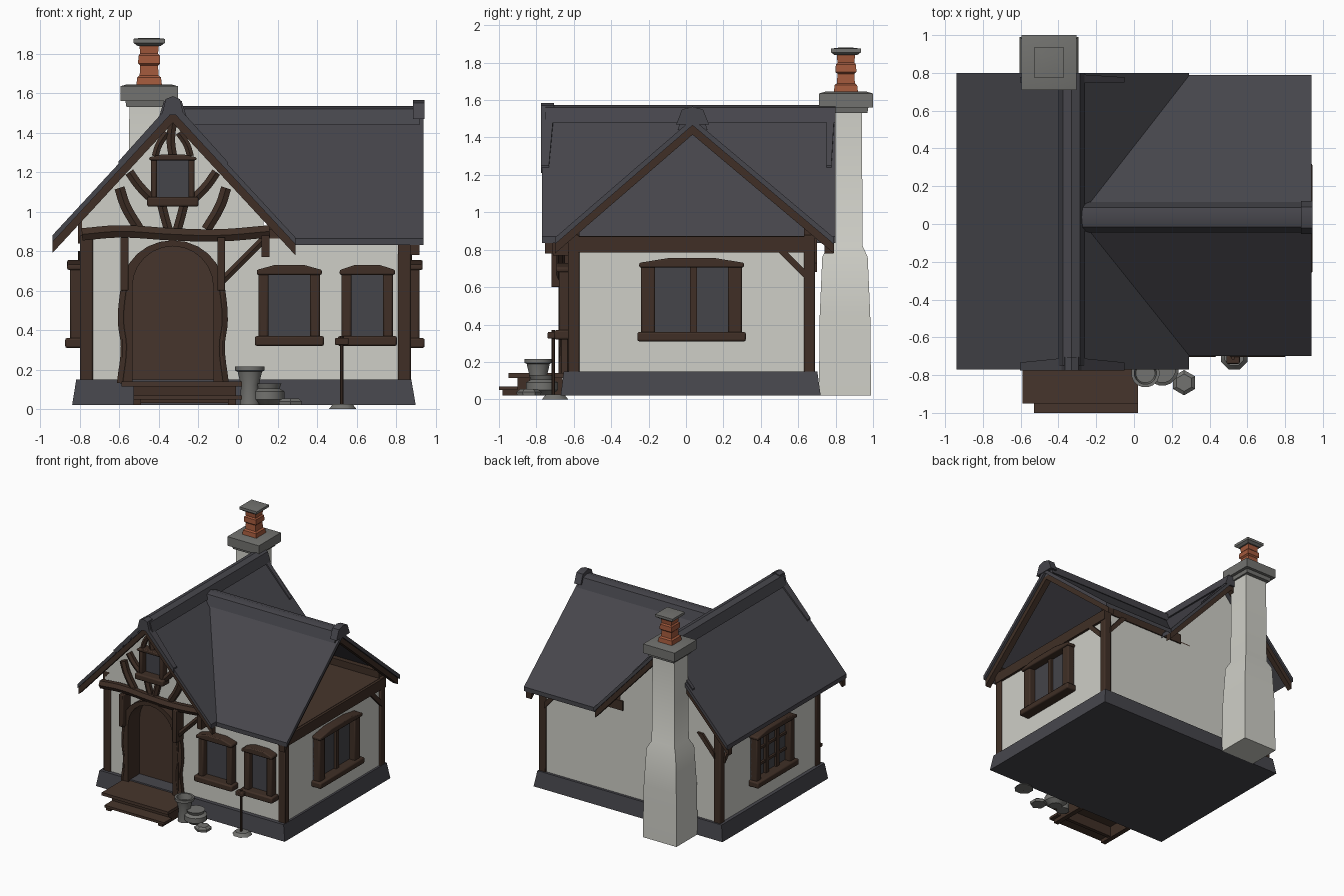
import bpy, bmesh, math
from mathutils import Matrix, Vector

if "Cube" in bpy.data.objects:
    bpy.data.objects.remove(bpy.data.objects["Cube"])


def material(name, r, g, b):
    m = bpy.data.materials.new(name)
    m.use_nodes = True
    m.diffuse_color = (r, g, b, 1)
    bsdf = m.node_tree.nodes["Principled BSDF"]
    bsdf.inputs["Base Color"].default_value = (r, g, b, 1)
    bsdf.inputs["Roughness"].default_value = 0.9
    return m


plaster = material("plaster", 0.62, 0.62, 0.57)
slate = material("slate", 0.062, 0.061, 0.072)
timber = material("timber", 0.05, 0.028, 0.019)
door_wood = material("door wood", 0.062, 0.036, 0.025)
stone = material("grey stone", 0.17, 0.17, 0.16)
clay = material("terracotta", 0.36, 0.1, 0.045)
glass = material("dark glass", 0.058, 0.058, 0.068)


def finish(name, bm, mat, M=None, bevel=0):
    bmesh.ops.recalc_face_normals(bm, faces=bm.faces)
    me = bpy.data.meshes.new(name)
    bm.to_mesh(me)
    bm.free()
    me.materials.append(mat)
    ob = bpy.data.objects.new(name, me)
    bpy.context.collection.objects.link(ob)
    if M:
        ob.matrix_world = M
    if bevel:
        mod = ob.modifiers.new("worn edges", "BEVEL")
        mod.width, mod.segments = bevel, 2
    return ob


def extrude(name, pts, vec, mat, M=None, bevel=0):
    """Solid made by pushing a flat polygon along a vector."""
    bm = bmesh.new()
    a = [bm.verts.new(p) for p in pts]
    b = [bm.verts.new(Vector(p) + Vector(vec)) for p in pts]
    bm.faces.new(a)
    bm.faces.new(b[::-1])
    for i in range(len(a)):
        j = (i + 1) % len(a)
        bm.faces.new((a[i], a[j], b[j], b[i]))
    return finish(name, bm, mat, M, bevel)


def box(name, x, y, z, mat, M=None, bevel=0):
    pts = [(x[0], y[0], z[0]), (x[1], y[0], z[0]), (x[1], y[1], z[0]), (x[0], y[1], z[0])]
    return extrude(name, pts, (0, 0, z[1] - z[0]), mat, M, bevel)


def lathe(name, prof, loc, mat, n=16, sy=1):
    """Stacked rings; four sides give square shapes with r as half width."""
    bm = bmesh.new()
    k = 1 / math.cos(math.pi / n)
    rings = []
    for r, z in prof:
        ang = [(i + 0.5) * math.tau / n for i in range(n)]
        rings.append([bm.verts.new((r * k * math.cos(t), r * k * sy * math.sin(t), z)) for t in ang])
    for p, q in zip(rings, rings[1:]):
        for i in range(n):
            j = (i + 1) % n
            bm.faces.new((p[i], p[j], q[j], q[i]))
    bm.faces.new(rings[0][::-1])
    bm.faces.new(rings[-1])
    return finish(name, bm, mat, Matrix.Translation(loc))


def beam(name, pts, r, mat=timber, y=-0.65):
    """Round bent timber through points (x, z) on the front."""
    cu = bpy.data.curves.new(name, "CURVE")
    cu.dimensions = "3D"
    cu.bevel_depth, cu.bevel_resolution, cu.use_fill_caps = r, 1, True
    cu.resolution_u = 4
    sp = cu.splines.new("BEZIER")
    sp.bezier_points.add(len(pts) - 1)
    for bp, (x, z) in zip(sp.bezier_points, pts):
        bp.co = (x, y, z)
        bp.handle_left_type = bp.handle_right_type = "AUTO"
    ob = bpy.data.objects.new(name, cu)
    bpy.context.collection.objects.link(ob)
    bpy.ops.object.select_all(action="DESELECT")
    ob.select_set(True)
    bpy.context.view_layer.objects.active = ob
    bpy.ops.object.convert(target="MESH")
    ob.data.materials.clear()
    ob.data.materials.append(mat)


def arch(cx, half, bottom, spring, rise, y):
    arc = [(cx + half * math.cos(t), y, spring + rise * math.sin(t))
           for t in (i * math.pi / 12 for i in range(13))]
    return [(cx + half, y, bottom)] + arc + [(cx - half, y, bottom)]


# Walls, stone plinth and attic floor
F, B, L, R = -0.62, 0.68, -0.79, 0.86
CX = -0.33
plinth = box("plinth", (-0.84, 0.9), (-0.67, 0.72), (0.02, 0.15), slate)
for v in plinth.data.vertices:
    if v.co.z > 0.1:
        v.co.x *= 0.975
        v.co.y *= 0.975
walls = box("walls", (L, R), (F, B), (0.12, 0.865), plaster)
cutter = extrude("door_cutter", arch(CX, 0.22, 0.14, 0.62, 0.22, F - 0.1), (0, 0.2, 0), plaster)
cutter.hide_render = True
mod = walls.modifiers.new("doorway", "BOOLEAN")
mod.operation, mod.object, mod.solver = "DIFFERENCE", cutter, "EXACT"
bpy.context.view_layer.objects.active = walls
bpy.ops.object.modifier_apply(modifier="doorway")
bpy.data.objects.remove(cutter)
box("attic_floor", (0.0, R), (F, B), (0.865, 0.873), door_wood)
for name, y in (("front_gable_wall", F), ("back_gable_wall", B - 0.06)):
    pts = [(L, y, 0.86), (0.13, y, 0.86), (0.13, y, 0.97), (CX, y, 1.49), (L, y, 0.97)]
    extrude(name, pts, (0, 0.06, 0), plaster)

# Door, its arched frame and the steps
extrude("door", arch(CX, 0.215, 0.14, 0.62, 0.215, F + 0.09), (0, 0.02, 0), door_wood)
ring = arch(CX, 0.255, 0.13, 0.62, 0.235, F - 0.06) + arch(CX, 0.205, 0.13, 0.62, 0.205, F - 0.06)[::-1]
extrude("door_frame", ring, (0, 0.16, 0), timber)
for s in (-1, 1):
    x = CX + s * 0.235
    beam("door_jamb", [(x + s * 0.02, 0.13), (x, 0.32), (x + s * 0.015, 0.45), (x - s * 0.005, 0.66)], 0.033)
box("upper_step", (-0.59, 0.02), (-0.95, -0.65), (0.115, 0.14), door_wood)
box("lower_step", (-0.53, 0.02), (-1.0, -0.9), (0.05, 0.07), door_wood)
box("step_riser", (-0.5, -0.01), (-0.9, -0.87), (0.03, 0.115), timber)
for x in (-0.53, -0.05):
    box("step_support", (x, x + 0.04), (-0.98, -0.66), (0.02, 0.055), timber)
    box("step_leg", (x, x + 0.04), (-0.9, -0.66), (0.05, 0.115), timber)

# Corner posts and wall plates
for x in (L - 0.01, R - 0.05):
    for y in (F - 0.01, B - 0.05):
        box("corner_post", (x, x + 0.065), (y, y + 0.06), (0.14, 0.88), timber, None, 0.008)
box("right_plate", (R - 0.05, R + 0.02), (F - 0.01, B + 0.01), (0.785, 0.87), timber)
box("left_plate", (L - 0.02, L + 0.04), (F, B), (0.84, 0.97), timber)
box("front_plate", (0.1, R), (F, F + 0.05), (0.85, 0.91), timber)
box("back_plate", (0.1, R), (B - 0.05, B + 0.01), (0.85, 0.93), timber)

# Corner braces near the eaves, on the side and back walls
for x0, s in ((L, 1), (R, -1)):
    pts = [(x0 + s * 0.04, 0, 0.68), (x0 + s * 0.04, 0, 0.73), (x0 + s * 0.15, 0, 0.86), (x0 + s * 0.2, 0, 0.86)]
    extrude("back_brace", pts, (0, 0.03, 0), timber, Matrix.Translation((0, B - 0.01, 0)))
for x0 in (L - 0.02, R - 0.01):
    extrude("side_brace", [(x0, B - 0.04, 0.64), (x0, B - 0.04, 0.69), (x0, B - 0.15, 0.8), (x0, B - 0.2, 0.8)],
            (0.03, 0, 0), timber)

# Roof slopes, with the wing cut along its valleys
T = (0, 0, -0.035)
Y0, Y1, RZ = -0.77, 0.8, 1.54
for x, z in ((-0.94, 0.88), (0.29, 0.87)):
    extrude("main_roof_slope", [(CX, Y0, RZ), (CX, Y1, RZ), (x, Y1, z), (x, Y0, z)], T, slate)
    for y in (Y0 + 0.015, Y1 - 0.06):
        edge = [(CX, y, RZ - 0.035), (CX, y + 0.045, RZ - 0.035), (x, y + 0.045, z - 0.035), (x, y, z - 0.035)]
        extrude("main_bargeboard", edge, (0, 0, -0.055), timber)
    # Verge saddle lying over each ridge end
    sx = CX + (x - CX) * 0.45
    sz = RZ + (z - RZ) * 0.45
    for y, w in ((Y0 - 0.005, 0.07), (Y1 - 0.05, 0.045)):
        extrude("verge_saddle", [(CX, y, RZ + 0.02), (CX, y + w, RZ + 0.02), (sx, y + w * 0.6, sz + 0.012), (sx, y, sz + 0.012)],
                (0, 0, -0.04), slate)
WY, WZ = 0.035, 1.5
for y, z, vx in ((-0.7, 0.865, 0.285), (0.79, 0.865, 0.285)):
    extrude("wing_roof_slope", [(-0.3, WY, WZ), (0.94, WY, WZ), (0.94, y, z), (vx, y, z)], T, slate)
    edge = [(0.87, WY, WZ - 0.035), (0.92, WY, WZ - 0.035), (0.92, y, z - 0.035), (0.87, y, z - 0.035)]
    extrude("wing_bargeboard", edge, (0, 0, -0.05), timber)

# Ridge caps with thicker end tiles
cap = [(-0.07, -0.06), (-0.045, 0.02), (0, 0.035), (0.045, 0.02), (0.07, -0.06)]
extrude("main_ridge_cap", [(CX + u, Y0 + 0.02, RZ + v) for u, v in cap], (0, 1.55, 0), slate)
extrude("main_ridge_end", [(CX + u * 0.8, Y0 - 0.005, RZ + 0.01 + v) for u, v in cap], (0, 0.07, 0), slate)
extrude("wing_ridge_cap", [(-0.3, WY + u * 1.15, WZ + v) for u, v in cap], (1.22, 0, 0), slate)
extrude("wing_ridge_end", [(0.885, WY + u * 1.25, WZ + 0.03 + v) for u, v in cap], (0.06, 0, 0), slate)

# Front gable timbers
beam("gable_tie_beam", [(-0.79, 0.885), (-0.6, 0.9), (CX, 0.885), (-0.1, 0.88), (0.16, 0.9)], 0.036, y=-0.67)
beam("king_post_top", [(CX, 1.28), (CX - 0.01, 1.36), (CX, 1.46)], 0.025)
for s in (-1, 1):
    def side(*p):
        return [(CX + s * u, z) for u, z in p]
    beam("lower_strut", side((0.27, 1.12), (0.24, 1.03), (0.17, 0.91)), 0.03)
    beam("upper_strut", side((0.22, 1.2), (0.17, 1.13), (0.09, 1.05)), 0.027)
    beam("centre_strut", side((0.06, 1.05), (0.04, 0.97), (0.02, 0.9)), 0.026)
    beam("apex_strut", side((0.03, 1.4), (0.07, 1.34), (0.09, 1.28)), 0.02)
    x = CX + s * 0.245
    box("hanging_post", (x - 0.02, x + 0.02), (-0.72, F), (0.6, 0.87), timber, None, 0.006)
beam("tie_brace", [(-0.08, 0.65), (0.14, 0.87)], 0.022, y=-0.67)
box("tie_end_post", (0.12, 0.16), (-0.71, F), (0.77, 0.88), timber)


def window(name, M, w, z0, z1, jamb=0.05, bars=(), rails=(), head=0.05):
    """Window on a wall at local y = 0, facing local -y."""
    box(name + "_glass", (-w, w), (-0.008, 0.01), (z0, z1), glass, M)
    for s in (-1, 1):
        a, b = sorted((s * w, s * (w - jamb)))
        box(name + "_jamb", (a, b), (-0.06, 0.01), (z0, z1), timber, M, 0.01)
    box(name + "_sill", (-w - 0.02, w + 0.02), (-0.085, 0.01), (z0 - 0.03, z0 + 0.02), timber, M, 0.01)
    v = w + 0.01
    lintel = [(-v, 0), (-v, head * 0.5), (-v * 0.45, head), (v * 0.45, head), (v, head * 0.5), (v, 0)]
    extrude(name + "_lintel", [(u, -0.075, z1 - 0.01 + h) for u, h in lintel], (0, 0.085, 0), timber, M, 0.008)
    for u in bars:
        box(name + "_bar", (u - 0.018, u + 0.018), (-0.03, 0), (z0, z1), timber, M)
    for z in rails:
        box(name + "_rail", (-w, w), (-0.025, 0), (z - 0.01, z + 0.01), timber, M)


def place(x, y, turn=0):
    return Matrix.Translation((x, y, 0)) @ Matrix.Rotation(math.radians(turn), 4, "Z")


# Windows
window("front_window_left", place(0.26, F), 0.155, 0.35, 0.69)
window("front_window_right", place(0.655, F), 0.13, 0.35, 0.69)
window("gable_window", place(CX, F), 0.11, 1.055, 1.27, 0.03, head=0.03)
window("right_side_window", place(R, 0.03, 90), 0.27, 0.34, 0.715, 0.075, bars=(0.01,))
window("left_side_window", place(L, 0.03, -90), 0.25, 0.34, 0.715, 0.06, bars=(-0.07, 0.07), rails=(0.46, 0.59))

# Chimney
C = (-0.45, 0.85, 0)
lathe("chimney_stack", [(0.155, 0.02), (0.15, 0.45), (0.135, 0.76), (0.105, 0.82), (0.1, 1.56)], C, plaster, 4, 0.9)
C = (-0.45, 0.855, 0)
lathe("chimney_collar", [(0.115, 1.53), (0.12, 1.56), (0.145, 1.56), (0.145, 1.635), (0.11, 1.645)], C, stone, 4)
lathe("chimney_pot", [(0.065, 1.64), (0.06, 1.68), (0.048, 1.69), (0.045, 1.74), (0.056, 1.75), (0.054, 1.79),
                      (0.045, 1.8), (0.05, 1.85)], C, clay, 4)
lathe("chimney_top", [(0.06, 1.84), (0.08, 1.855), (0.08, 1.875), (0.04, 1.88)], C, stone, 4)

# Pots, stones and the tool beside the steps
lathe("tall_pot", [(0.05, 0.02), (0.045, 0.12), (0.062, 0.19), (0.074, 0.195), (0.074, 0.217), (0.058, 0.217), (0.05, 0.17)],
      (0.06, -0.79, 0), stone)
lathe("round_pot", [(0.05, 0.02), (0.085, 0.05), (0.085, 0.09), (0.06, 0.105), (0.07, 0.13), (0.05, 0.13)],
      (0.15, -0.77, 0), stone)
lathe("loose_stone", [(0.055, 0.02), (0.058, 0.04), (0.04, 0.055)], (0.265, -0.84, 0), stone, 6)
lathe("tool_stone", [(0.07, 0.0), (0.05, 0.025)], (0.53, -0.7, 0), stone, 8)
lathe("tool_shaft", [(0.009, 0.0), (0.009, 0.37)], (0.525, -0.71, 0), timber, 8)
box("tool_head", (0.49, 0.56), (-0.74, -0.68), (0.325, 0.36), timber, None, 0.006)

# Smooth the rounded parts and keep hard edges
bpy.ops.object.select_all(action="DESELECT")
for ob in bpy.context.scene.objects:
    if ob.type == "MESH":
        ob.select_set(True)
        bpy.context.view_layer.objects.active = ob
bpy.ops.object.shade_smooth_by_angle(angle=math.radians(35))
